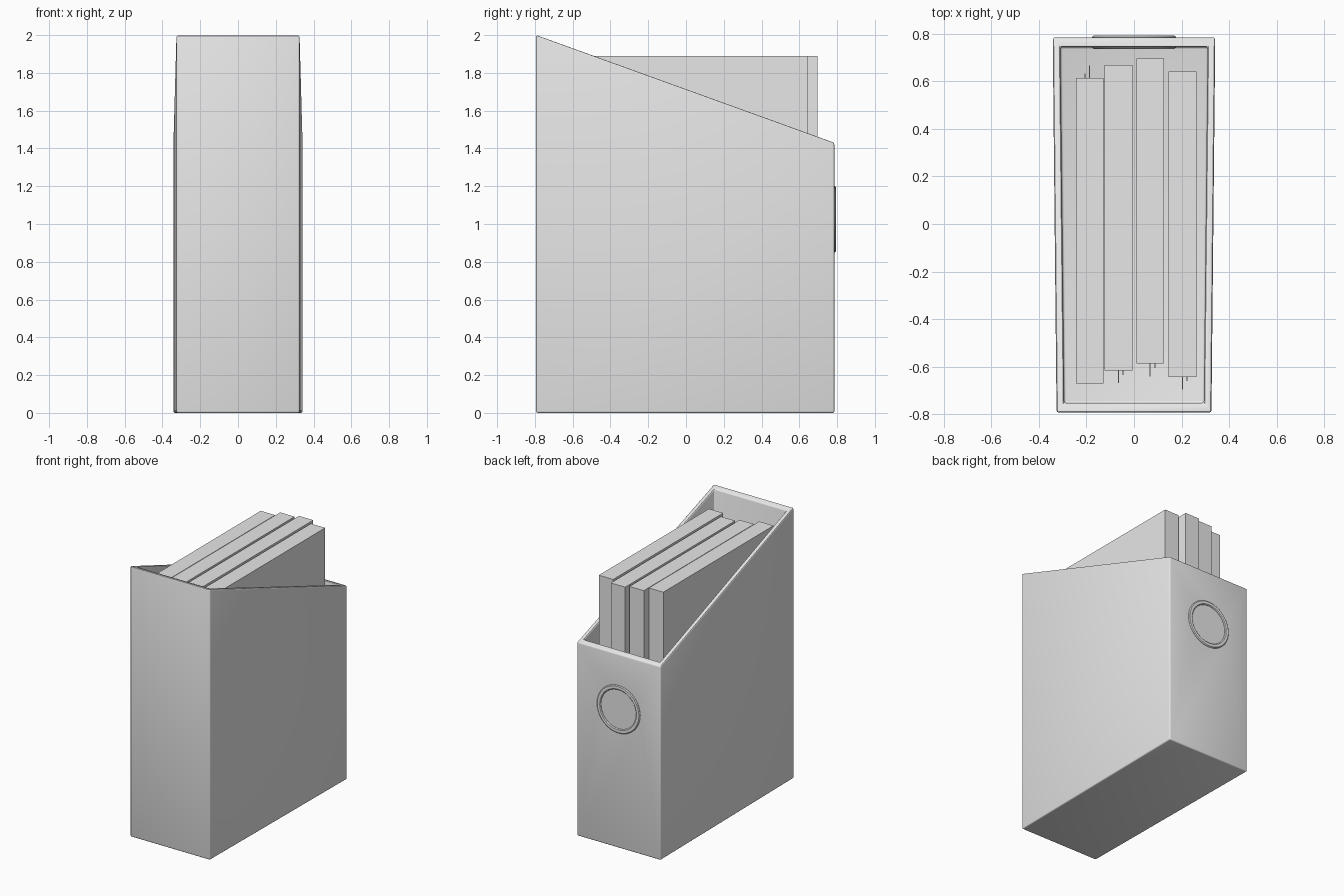
import bpy
import bmesh
from math import cos, sin, pi

if "Cube" in bpy.data.objects:
    bpy.data.objects.remove(bpy.data.objects["Cube"], do_unlink=True)

grey = bpy.data.materials.new("plain grey")
grey.use_nodes = True
grey.diffuse_color = (0.8, 0.8, 0.8, 1)
grey.node_tree.nodes["Principled BSDF"].inputs["Base Color"].default_value = grey.diffuse_color

FRONT, BACK = -0.793, 0.785
HOLE_Z = 1.025


def finish(name, bm):
    """Turn a bmesh into a named object in the shared material."""
    bmesh.ops.recalc_face_normals(bm, faces=bm.faces)
    mesh = bpy.data.meshes.new(name)
    bm.to_mesh(mesh)
    bm.free()
    mesh.materials.append(grey)
    obj = bpy.data.objects.new(name, mesh)
    bpy.context.collection.objects.link(obj)
    return obj


def activate(obj):
    bpy.ops.object.select_all(action="DESELECT")
    obj.select_set(True)
    bpy.context.view_layer.objects.active = obj


def box(name, x, y, z):
    """Box from (min, max) pairs."""
    bm = bmesh.new()
    bmesh.ops.create_cube(bm, size=1)
    for v in bm.verts:
        v.co = [lo + (c + 0.5) * (hi - lo) for c, (lo, hi) in zip(v.co, (x, y, z))]
    return finish(name, bm)


def rim_height(y):
    return 2.0 + (y - FRONT) / (BACK - FRONT) * (1.43 - 2.0)


def ring_of_corners(bm, inset_x, inset_y, floor):
    """Four corners of the tapered plan, at the floor or on the sloping rim."""
    corners = [(-0.326, FRONT), (0.326, FRONT), (0.342, BACK), (-0.342, BACK)]
    loop = []
    for x, y in corners:
        x -= inset_x if x > 0 else -inset_x
        y -= inset_y if y > 0 else -inset_y
        loop.append(bm.verts.new((x, y, rim_height(y) if floor is None else floor)))
    return loop


# Open-topped holder: outside, sloping rim and inside in one shell
bm = bmesh.new()
loops = [ring_of_corners(bm, 0, 0, 0), ring_of_corners(bm, 0, 0, None),
         ring_of_corners(bm, 0.032, 0.04, None), ring_of_corners(bm, 0.032, 0.04, 0.04)]
bm.faces.new(loops[0])
bm.faces.new(loops[-1])
for a, b in zip(loops, loops[1:]):
    for i in range(4):
        j = (i + 1) % 4
        bm.faces.new((a[i], a[j], b[j], b[i]))
holder = finish("holder", bm)
bevel = holder.modifiers.new("soft edges", "BEVEL")
bevel.width = 0.009
bevel.segments = 3


def lathe(name, profile, sides=48):
    """Revolve a closed (radius, y) profile about the finger hole's axis."""
    bm = bmesh.new()
    rings = [[bm.verts.new((r * cos(2 * pi * k / sides), y, HOLE_Z + r * sin(2 * pi * k / sides)))
              for r, y in profile] for k in range(sides)]
    n = len(profile)
    for k in range(sides):
        a, b = rings[k], rings[(k + 1) % sides]
        for i in range(n):
            bm.faces.new((a[i], a[(i + 1) % n], b[(i + 1) % n], b[i]))
    return finish(name, bm)


# Finger hole cut through the back wall
bm = bmesh.new()
bmesh.ops.create_cone(bm, cap_ends=True, segments=48, radius1=0.16, radius2=0.16, depth=0.2)
for v in bm.verts:
    v.co = (v.co.x, BACK + v.co.z, HOLE_Z + v.co.y)
cutter = finish("hole_cutter", bm)
cutter.hide_render = True
cut = holder.modifiers.new("finger hole", "BOOLEAN")
cut.operation = "DIFFERENCE"
cut.solver = "EXACT"
cut.object = cutter
activate(holder)
for name in [m.name for m in holder.modifiers]:
    bpy.ops.object.modifier_apply(modifier=name)
bpy.data.objects.remove(cutter, do_unlink=True)
bpy.ops.object.shade_smooth_by_angle()

# Grommet with a lip on both faces of the wall
lip = [(0.144, 0.742), (0.15, 0.737), (0.17, 0.737), (0.176, 0.742), (0.176, 0.748),
       (0.165, 0.75), (0.165, 0.78), (0.176, 0.782), (0.176, 0.788), (0.17, 0.793),
       (0.15, 0.793), (0.144, 0.788)]
grommet = lathe("finger_hole_grommet", lip)
activate(grommet)
bpy.ops.object.shade_smooth_by_angle()

# Four files standing inside, the first turned the other way round
files = [(-0.245, -0.672, 0.615, 1), (-0.124, -0.617, 0.67, -1),
         (0.01, -0.588, 0.696, -1), (0.146, -0.643, 0.642, -1)]
for number, (x, y0, y1, way) in enumerate(files, 1):
    box(f"file_{number}", (x, x + 0.117), (y0, y1), (0.045, 1.89))
    # Thin clips on the open edge of each file
    edge = y1 if way > 0 else y0
    for kind, dx, reach in (("long", 0.058, 0.053), ("short", 0.058 - way * 0.02, 0.018)):
        tip = edge + way * reach
        box(f"file_{number}_{kind}_clip", (x + dx - 0.002, x + dx + 0.002),
            (min(edge, tip), max(edge, tip)), (0.6, 0.68))
